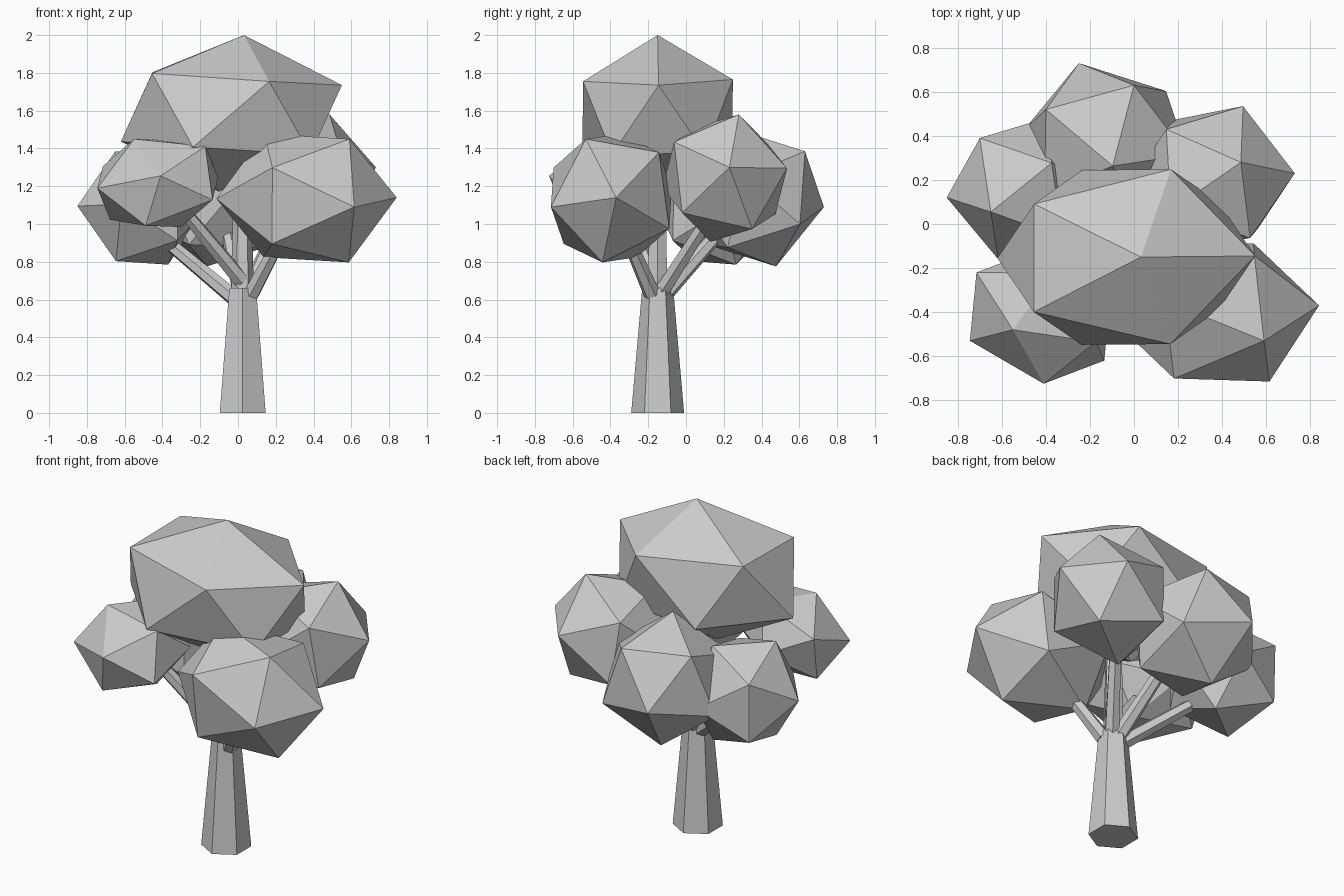
import bpy, bmesh, math
from mathutils import Vector, Matrix

if "Cube" in bpy.data.objects:
    bpy.data.objects.remove(bpy.data.objects["Cube"])


def finish(bm, name):
    bmesh.ops.recalc_face_normals(bm, faces=bm.faces)
    mesh = bpy.data.meshes.new(name)
    bm.to_mesh(mesh)
    bm.free()
    ob = bpy.data.objects.new(name, mesh)
    bpy.context.collection.objects.link(ob)
    return ob


def limb(name, p0, r0, p1, r1):
    """Six-sided tapered limb between two points."""
    p0, p1 = Vector(p0), Vector(p1)
    axis = p1 - p0
    bm = bmesh.new()
    bmesh.ops.create_cone(bm, cap_ends=True, segments=6, radius1=r0, radius2=r1,
                          depth=axis.length)
    turn = axis.to_track_quat('Z', 'Y').to_matrix().to_4x4()
    if axis.xy.length < 1e-6:
        turn = Matrix.Identity(4)
    bm.transform(Matrix.Translation((p0 + p1) / 2) @ turn)
    return finish(bm, name)


def clump(name, centre, *corners):
    """Icosahedron stretched so that one face lands on the three corners."""
    c = Vector(centre)
    bm = bmesh.new()
    bmesh.ops.create_icosphere(bm, subdivisions=1, radius=1)
    bm.faces.ensure_lookup_table()
    src = Matrix([v.co for v in bm.faces[0].verts]).transposed()
    dst = Matrix([Vector(p) - c for p in corners]).transposed()
    fit = dst @ src.inverted()
    for v in bm.verts:
        v.co = c + fit @ v.co
    return finish(bm, name)


# Trunk and its upright continuation
limb("trunk", (.025, -.15, 0), .14, (.025, -.15, .66), .082)
limb("upper_trunk", (.025, -.15, .62), .06, (.02, -.15, 1.3), .045)

# Branches reaching into the leaf clumps
fork = {
    "branch_left": ((-.01, -.13, .60), (-.37, .09, .90)),
    "branch_front_left": ((.02, -.17, .70), (-.27, -.31, 1.05)),
    "branch_front_right": ((.07, -.18, .63), (.23, -.31, .93)),
    "branch_back_right": ((.05, -.13, .64), (.22, .10, 1.0)),
    "branch_back": ((.02, -.12, .62), (-.06, .20, .98)),
}
for name, (a, b) in fork.items():
    limb(name, a, .045, b, .036)

# Leaf clumps: centre followed by three corners of one face
clump("leaves_top", (-.035, -.15, 1.586),
      (.032, -.15, 2.0), (.55, -.145, 1.735), (.165, -.545, 1.755))
clump("leaves_front_right", (.363, -.395, 1.137),
      (.84, -.37, 1.14), (.615, -.715, 1.09), (.59, -.53, 1.45))
clump("leaves_front_left", (-.425, -.42, 1.217),
      (-.745, -.53, 1.19), (-.41, -.725, 1.255), (-.55, -.48, 1.45))
clump("leaves_back_right", (.355, .205, 1.243),
      (.485, .28, 1.58), (.73, .23, 1.30), (.495, .535, 1.295))
clump("leaves_back", (-.13, .37, 1.138),
      (0, .63, 1.385), (-.25, .73, 1.09), (-.40, .52, 1.40))
clump("leaves_left", (-.51, .16, 1.085),
      (-.85, .12, 1.095), (-.65, .055, 1.385), (-.70, .39, 1.257))
